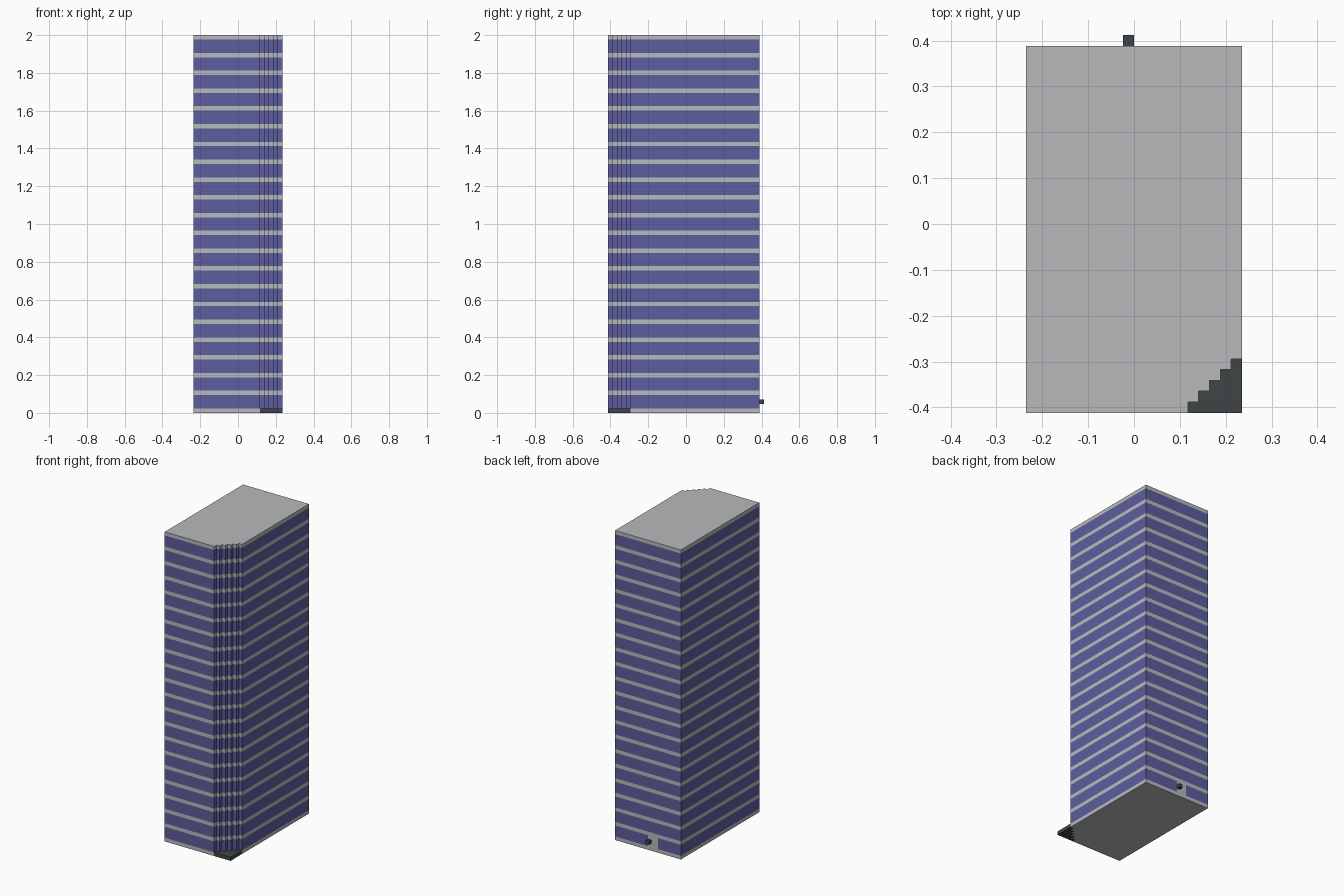
import bpy
import bmesh

cube = bpy.data.objects.get("Cube")
if cube:
    bpy.data.objects.remove(cube, do_unlink=True)

U = 2 / 85          # one block
FLOORS = 21


def material(name, color):
    m = bpy.data.materials.new(name)
    m.use_nodes = True
    m.diffuse_color = (*color, 1)
    m.node_tree.nodes["Principled BSDF"].inputs["Base Color"].default_value = (*color, 1)
    return m


concrete = material("light grey concrete", (0.48, 0.49, 0.5))
glass = material("blue glass", (0.107, 0.109, 0.342))
dark = material("dark grey", (0.05, 0.06, 0.06))


def prism(name, outline, levels, mats, rule=None):
    """Stack an outline at several heights (in blocks), capped at both ends."""
    bm = bmesh.new()
    rings = [[bm.verts.new((x * U, y * U, z * U)) for x, y in outline] for z in levels]
    n = len(outline)
    for low, high in zip(rings, rings[1:]):
        for i in range(n):
            j = (i + 1) % n
            bm.faces.new((low[i], low[j], high[j], high[i]))
    bm.faces.new(rings[0][::-1])
    bm.faces.new(rings[-1])
    bm.normal_update()
    if rule:
        for f in bm.faces:
            f.material_index = rule(f)
    mesh = bpy.data.meshes.new(name)
    bm.to_mesh(mesh)
    bm.free()
    for m in mats:
        mesh.materials.append(m)
    ob = bpy.data.objects.new(name, mesh)
    bpy.context.collection.objects.link(ob)
    return ob


# Stepped corner shared by the tower and its corner plinth
steps = []
for i in range(5):
    steps += [(5 + i, i - 16.5), (6 + i, i - 16.5)]

# Tower: footprint has two extra points at the back for the door sides
footprint = [(-10, -17.5), (5, -17.5)] + steps + [(10, 16.5), (0, 16.5), (-3, 16.5), (-10, 16.5)]
levels = [0]
for k in range(FLOORS):
    levels += [1 + 4 * k, 4 + 4 * k]
levels.append(1 + 4 * FLOORS)


def tower_color(face):
    c = face.calc_center_median() / U
    if abs(face.normal.z) > 0.5:
        return 0
    door = c.y > 16 and -3 < c.x < 0 and c.z < 4
    window_band = c.z > 1 and (c.z - 1) % 4 < 3
    return 1 if window_band and not door else 0


prism("tower", footprint, levels, [concrete, glass], tower_color)

# Dark plinth filling the stepped corner at ground level
prism("corner_plinth", [(5, -17.5), (10, -17.5)] + steps[::-1], [0, 1], [dark])

# Door handle on the back
prism("door_handle", [(-1, 16.5), (0, 16.5), (0, 17.5), (-1, 17.5)], [2, 3], [dark])
